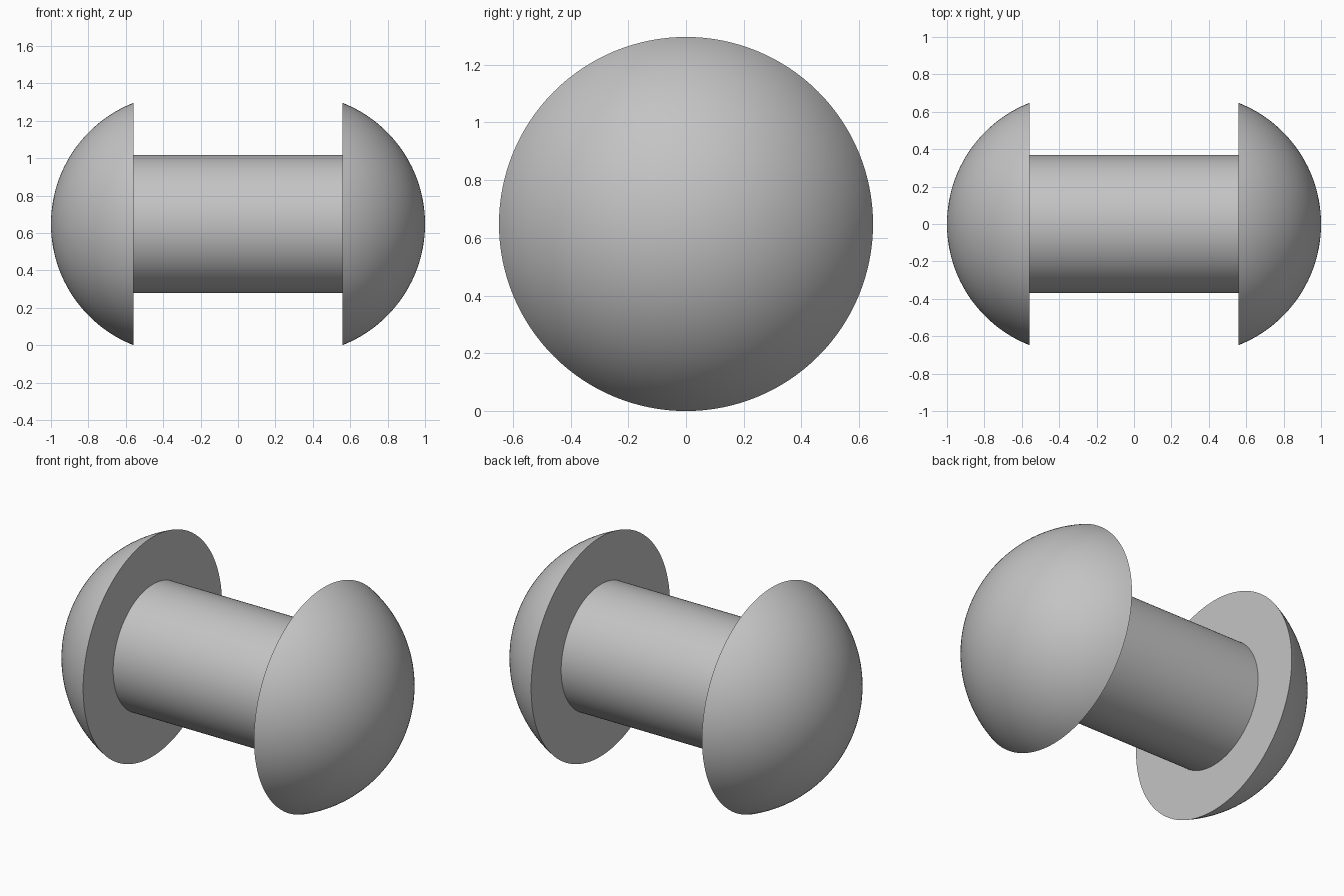
import bpy
import bmesh
from math import sin, cos, asin, pi, radians
from mathutils import Matrix

HEAD_RADIUS = 0.648
SHANK_RADIUS = 0.368
HEAD_BASE = 0.558            # where each head meets the shank
HEAD_HEIGHT = 1 - HEAD_BASE
SEGMENTS = 128
RINGS = 32

if "Cube" in bpy.data.objects:
    bpy.data.objects.remove(bpy.data.objects["Cube"])

# Plain grey metal
grey = bpy.data.materials.new("grey_metal")
grey.use_nodes = True
colour = (0.55, 0.55, 0.55, 1)
grey.diffuse_color = colour
grey.node_tree.nodes["Principled BSDF"].inputs["Base Color"].default_value = colour


def lathe(name, profile):
    """Spin (x, radius) points about the long axis."""
    bm = bmesh.new()
    verts = [bm.verts.new((x, 0, r)) for x, r in profile]
    edges = [bm.edges.new(pair) for pair in zip(verts, verts[1:])]
    bmesh.ops.spin(bm, geom=verts + edges, cent=(0, 0, 0), axis=(1, 0, 0),
                   angle=2 * pi, steps=SEGMENTS, use_duplicate=False)
    bmesh.ops.remove_doubles(bm, verts=bm.verts, dist=1e-5)
    bmesh.ops.recalc_face_normals(bm, faces=bm.faces)
    mesh = bpy.data.meshes.new(name)
    bm.to_mesh(mesh)
    bm.free()
    mesh.materials.append(grey)
    obj = bpy.data.objects.new(name, mesh)
    bpy.context.collection.objects.link(obj)
    obj.location.z = HEAD_RADIUS
    bpy.ops.object.select_all(action="DESELECT")
    obj.select_set(True)
    bpy.context.view_layer.objects.active = obj
    bpy.ops.object.shade_smooth_by_angle(angle=radians(30))
    return obj


# Shank between the heads
lathe("shank", [(-HEAD_BASE, SHANK_RADIUS), (HEAD_BASE, SHANK_RADIUS)])

# Domed heads: a spherical cap with a flat ring around the shank
sphere = (HEAD_RADIUS ** 2 + HEAD_HEIGHT ** 2) / (2 * HEAD_HEIGHT)
sweep = asin(HEAD_RADIUS / sphere)
cap = [(1 - sphere + sphere * cos(sweep * i / RINGS), sphere * sin(sweep * i / RINGS))
       for i in range(RINGS + 1)]
cap.append((HEAD_BASE, SHANK_RADIUS))
for name, turn in (("left_head", 0), ("right_head", pi)):
    head = lathe(name, cap)
    head.data.transform(Matrix.Rotation(turn, 4, "Z"))
